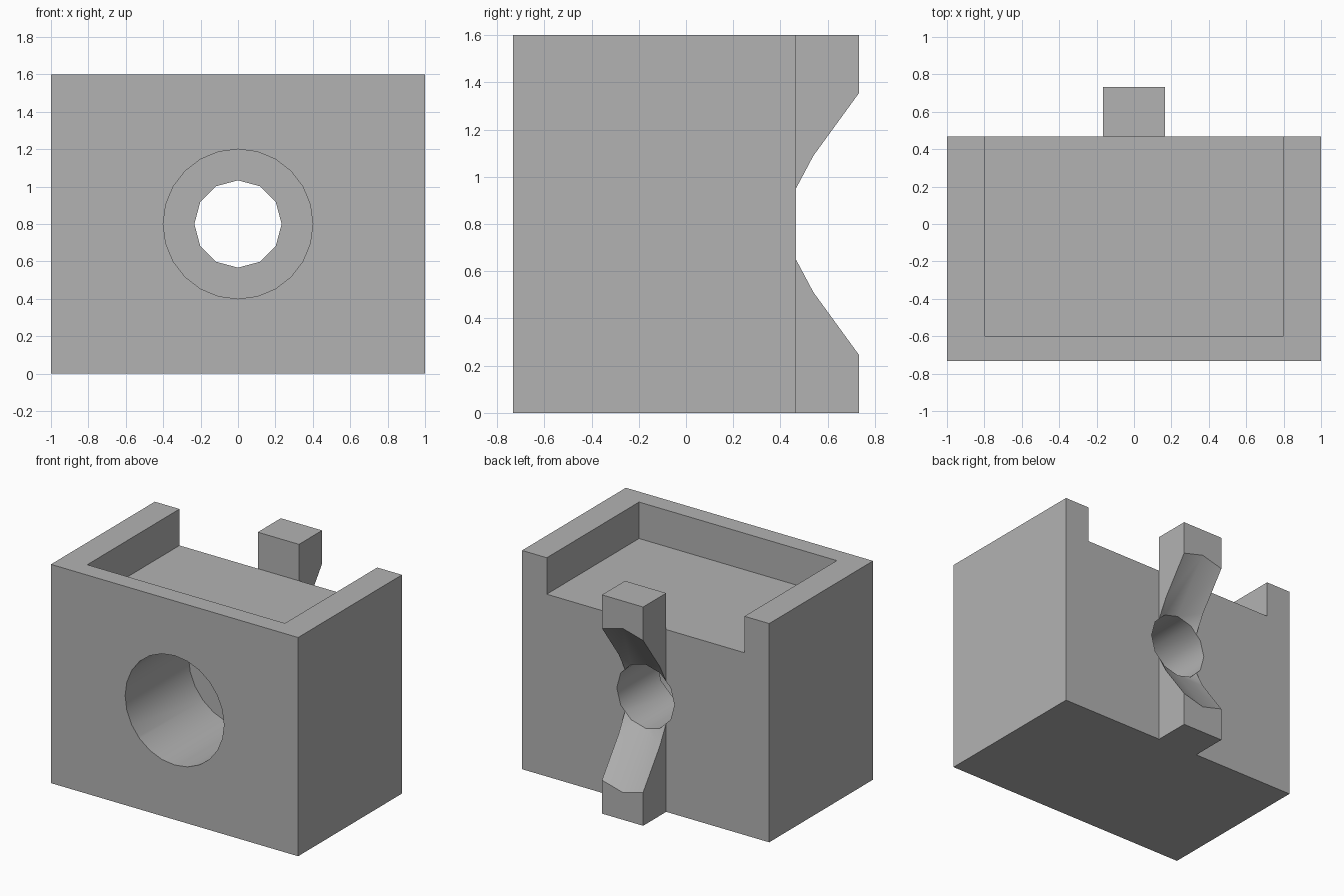
import bpy, bmesh, math

U = 1 / 15            # design unit
BACK = 7 * U          # rear face of the block
END = 11 * U          # rear face of the rib, and minus the front face
MID = 12 * U          # height of the bore axis

if "Cube" in bpy.data.objects:
    bpy.data.objects.remove(bpy.data.objects["Cube"])

grey = bpy.data.materials.new("plain grey")
grey.use_nodes = True
grey.diffuse_color = (0.45, 0.45, 0.45, 1)
grey.node_tree.nodes["Principled BSDF"].inputs["Base Color"].default_value = grey.diffuse_color


def make(name, bm):
    bmesh.ops.recalc_face_normals(bm, faces=bm.faces)
    mesh = bpy.data.meshes.new(name)
    bm.to_mesh(mesh)
    bm.free()
    mesh.materials.append(grey)
    obj = bpy.data.objects.new(name, mesh)
    bpy.context.collection.objects.link(obj)
    return obj


def prism(name, profile, half):
    """Extrude a (y, z) side profile across x from -half to half."""
    bm = bmesh.new()
    face = bm.faces.new([bm.verts.new((-half, y, z)) for y, z in profile])
    new = bmesh.ops.extrude_face_region(bm, geom=[face])["geom"]
    verts = [v for v in new if isinstance(v, bmesh.types.BMVert)]
    bmesh.ops.translate(bm, vec=(2 * half, 0, 0), verts=verts)
    return make(name, bm)


def box(name, half, y0, y1, z0, z1):
    return prism(name, [(y0, z0), (y1, z0), (y1, z1), (y0, z1)], half)


def lathe(name, profile, sides):
    """Revolve (y, radius) rings around the bore axis, one vertex at the top."""
    bm = bmesh.new()
    rings = []
    for y, r in profile:
        angles = [2 * math.pi * i / sides for i in range(sides)]
        rings.append([bm.verts.new((r * math.sin(a), y, MID + r * math.cos(a))) for a in angles])
    for a, b in zip(rings, rings[1:]):
        for i in range(sides):
            j = (i + 1) % sides
            bm.faces.new((a[i], a[j], b[j], b[i]))
    bm.faces.new(rings[0])
    bm.faces.new(rings[-1])
    return make(name, bm)


def combine(target, tool, operation):
    mod = target.modifiers.new("combine", "BOOLEAN")
    mod.operation = operation
    mod.solver = "EXACT"
    mod.object = tool
    bpy.context.view_layer.objects.active = target
    bpy.ops.object.modifier_apply(modifier=mod.name)
    bpy.data.objects.remove(tool)


# Main block with a shallow tray in the top, open at the back
block = box("bored_block", 1, -END, BACK, 0, 24 * U)
combine(block, box("tray_cutter", 12 * U, -9 * U, 12 * U, 20 * U, 26 * U), "DIFFERENCE")

# Rear rib, its root buried in the block
rib = prism("rear_rib", [(BACK, 0), (END, 0), (END, 24 * U), (BACK, 24 * U),
                         (BACK, 20 * U), (5 * U, 18 * U), (5 * U, 2 * U)], 2.5 * U)
combine(block, rib, "UNION")

# Wide front bore, then a narrow bore that flares through the rib
combine(block, lathe("front_bore_cutter", [(-13 * U, 6 * U), (0, 6 * U)], 24), "DIFFERENCE")
flare = [(-2 * U, 3.5 * U), (BACK, 3.5 * U), (END, 9 * U), (END + 2 * U, 11.75 * U)]
combine(block, lathe("rear_bore_cutter", flare, 12), "DIFFERENCE")

# Smooth the bores, keep the corners sharp
bpy.ops.object.select_all(action="DESELECT")
block.select_set(True)
bpy.context.view_layer.objects.active = block
bpy.ops.object.shade_smooth_by_angle(angle=math.radians(35))
